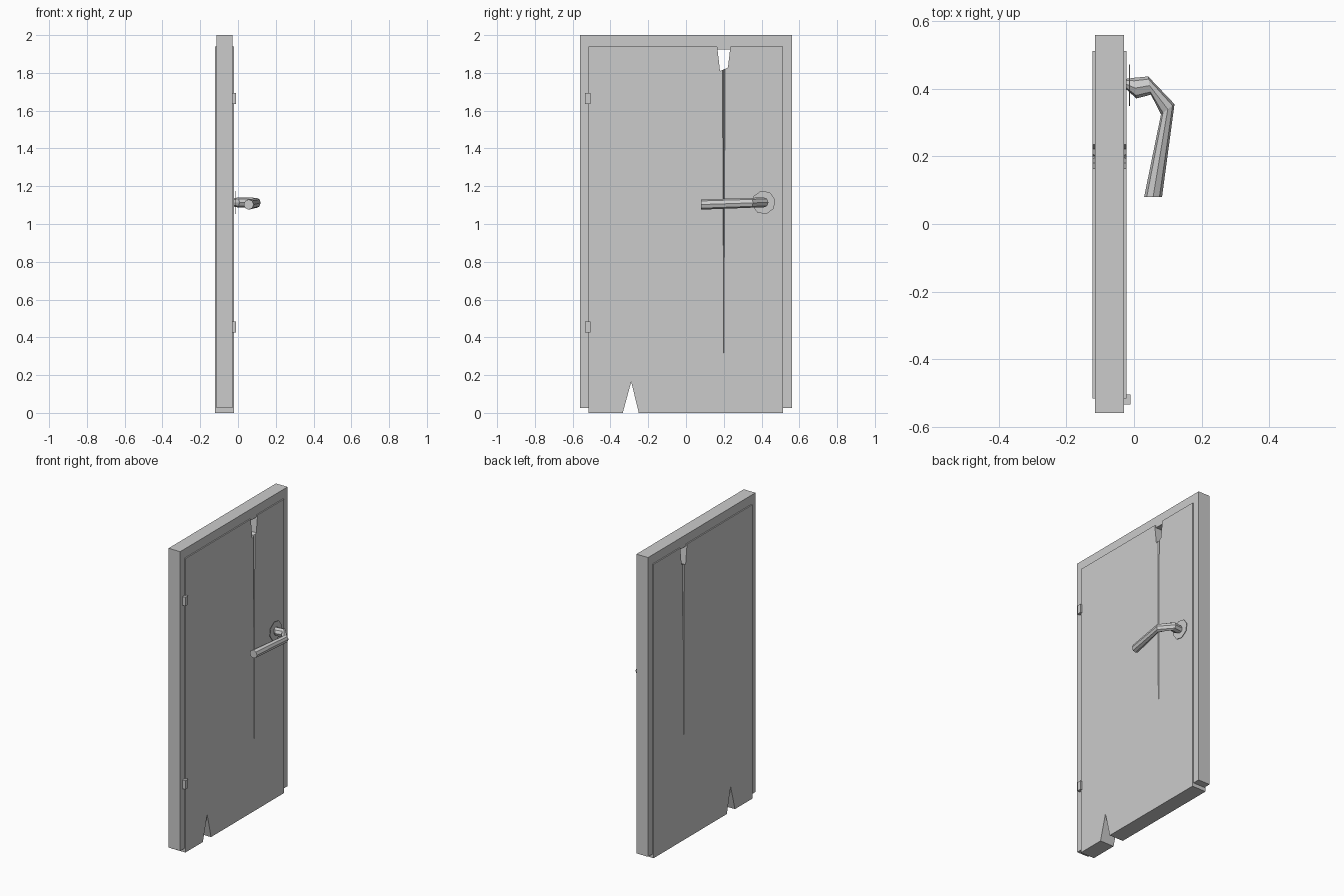
import bpy, bmesh, math

if "Cube" in bpy.data.objects:
    bpy.data.objects.remove(bpy.data.objects["Cube"])


def make_object(name, verts, faces):
    mesh = bpy.data.meshes.new(name)
    bm = bmesh.new()
    vs = [bm.verts.new(v) for v in verts]
    for f in faces:
        bm.faces.new([vs[i] for i in f])
    bmesh.ops.recalc_face_normals(bm, faces=bm.faces[:])
    bm.to_mesh(mesh)
    bm.free()
    ob = bpy.data.objects.new(name, mesh)
    bpy.context.collection.objects.link(ob)
    return ob


def loft(name, rings):
    """Join equal-sized rings of points and cap both ends."""
    n = len(rings[0])
    verts = [p for r in rings for p in r]
    faces = [list(range(n)), list(range(len(verts) - n, len(verts)))]
    for k in range(len(rings) - 1):
        for i in range(n):
            j = (i + 1) % n
            faces.append([k * n + i, k * n + j, (k + 1) * n + j, (k + 1) * n + i])
    return make_object(name, verts, faces)


def slab(name, outline, x0, x1):
    """Extrude a (y, z) outline along x."""
    return loft(name, [[(x, y, z) for y, z in outline] for x in (x0, x1)])


# Frame: inverted U around the door
slab("door_frame", [(-0.56, 0.025), (-0.56, 2), (0.56, 2), (0.56, 0.025),
                    (0.505, 0.025), (0.505, 1.925), (-0.505, 1.925), (-0.505, 0.025)],
     -0.115, -0.03)

# Door leaf with a broken notch at the bottom and at the top
door = slab("door_leaf", [(-0.517, 0), (-0.517, 1.94), (0.165, 1.94), (0.18, 1.81),
                          (0.222, 1.828), (0.235, 1.94), (0.513, 1.94), (0.513, 0),
                          (-0.25, 0), (-0.29, 0.165), (-0.335, 0)],
            -0.123, -0.022)

# Long tapering crack running down from the top notch on both faces
for face_x, inward, z_end in ((-0.022, -1, 0.3), (-0.123, 1, 0.55)):
    rings = []
    for z, s in ((1.87, 1.0), (z_end, 0.03)):
        rings.append([(face_x - inward * 0.001, 0.2 - 0.008 * s, z),
                      (face_x - inward * 0.001, 0.2 + 0.008 * s, z),
                      (face_x + inward * 0.012 * s, 0.2, z)])
    cutter = loft("crack_cutter", rings)
    cutter.hide_render = True
    mod = door.modifiers.new("crack", 'BOOLEAN')
    mod.operation = 'DIFFERENCE'
    mod.solver = 'EXACT'
    mod.object = cutter
    bpy.context.view_layer.objects.active = door
    bpy.ops.object.modifier_apply(modifier=mod.name)
    bpy.data.objects.remove(cutter)

# Hinges
for name, z in (("upper_hinge", 1.665), ("lower_hinge", 0.455)):
    slab(name, [(-0.535, z - 0.029), (-0.505, z - 0.029),
                (-0.505, z + 0.029), (-0.535, z + 0.029)], -0.035, -0.01)

# Handle plate: thin octagon
slab("handle_plate", [(0.411 + 0.063 * math.cos(a), 1.114 + 0.063 * math.sin(a))
                      for a in [math.tau * (i + 0.3) / 8 for i in range(8)]],
     -0.0145, -0.0115)

# Lever: eight-sided bent tube; outer point, inner point, z centre, z radius
sections = [((-0.022, 0.43), (-0.022, 0.398), 1.114, 0.022),
            ((0.0, 0.433), (0.007, 0.372), 1.114, 0.027),
            ((0.042, 0.437), (0.05, 0.383), 1.114, 0.027),
            ((0.12, 0.355), (0.08, 0.325), 1.112, 0.026),
            ((0.083, 0.08), (0.03, 0.08), 1.103, 0.027)]
rings = []
for (ox, oy), (ix, iy), zc, rz in sections:
    ring = []
    for i in range(8):
        a = math.tau * i / 8
        t = 0.5 + 0.5 * math.cos(a)
        ring.append((ix + (ox - ix) * t, iy + (oy - iy) * t, zc + rz * math.sin(a)))
    rings.append(ring)
loft("handle_lever", rings)
